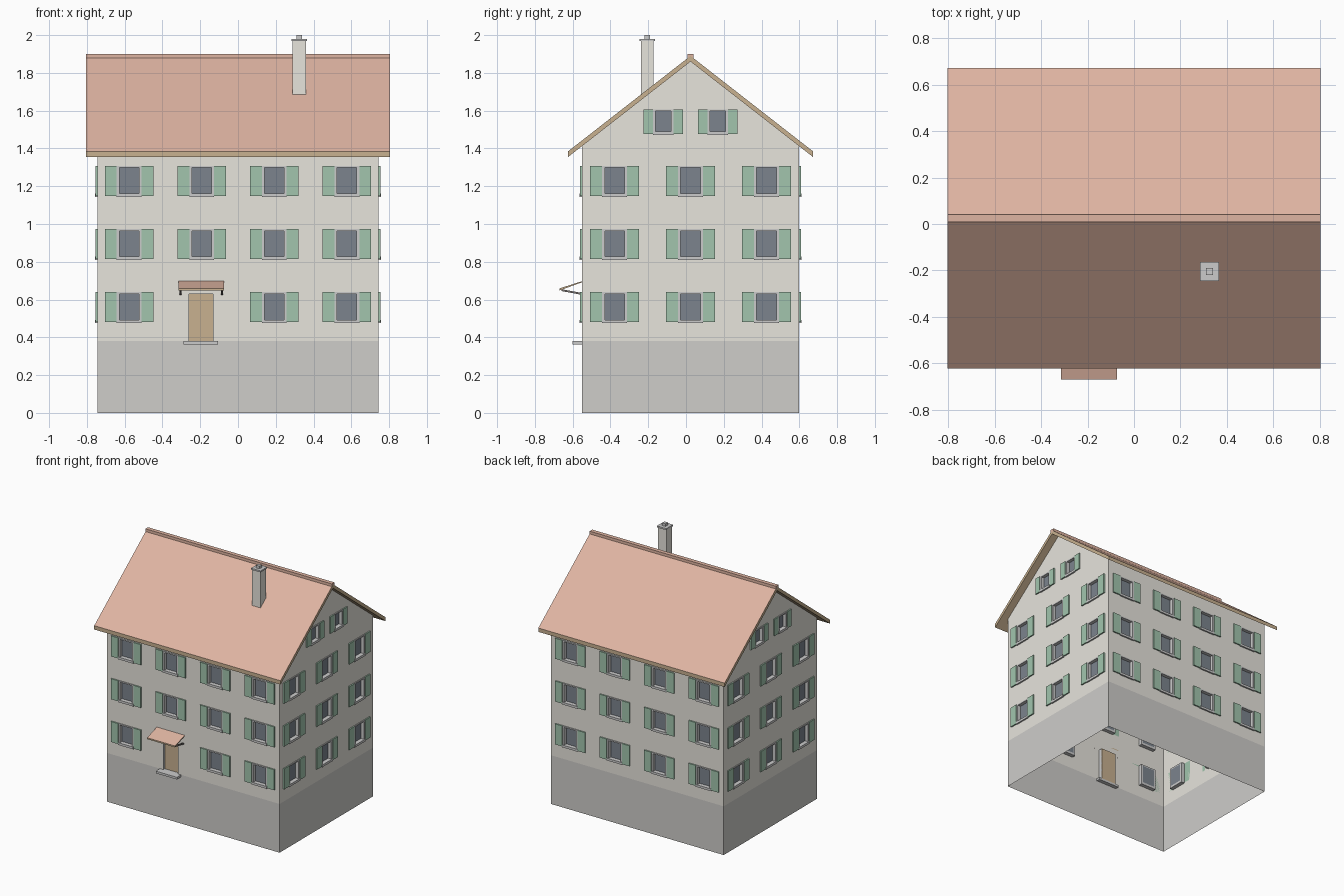
import bpy, bmesh, math
from mathutils import Matrix, Vector

if "Cube" in bpy.data.objects:
    bpy.data.objects.remove(bpy.data.objects["Cube"])

CY = 0.024                                   # centre line of the house in y
HX, HY = 0.745, 0.575                        # half sizes of the walls
EAVE_Y, EAVE_Z, RIDGE_Z, HALF_ROOF = 0.648, 1.385, 1.89, 0.804
SLOPE = (RIDGE_Z - EAVE_Z) / EAVE_Y
THICK = 0.03


def material(name, *rgb):
    m = bpy.data.materials.new(name)
    m.diffuse_color = (*rgb, 1)
    m.use_nodes = True
    m.node_tree.nodes["Principled BSDF"].inputs["Base Color"].default_value = m.diffuse_color
    return m


PLASTER = material("plaster", 0.80, 0.78, 0.72)
STONE = material("stone", 0.62, 0.61, 0.59)
GREEN = material("shutter_green", 0.36, 0.56, 0.42)
GLASS = material("glass", 0.20, 0.23, 0.27)
FRAME = material("frame_grey", 0.68, 0.67, 0.66)
TILE = material("roof_tile", 0.74, 0.46, 0.36)
WOOD = material("wood", 0.58, 0.44, 0.28)
DARK = material("dark_metal", 0.20, 0.18, 0.17)


def finish(name, bm, *mats):
    me = bpy.data.meshes.new(name)
    bm.to_mesh(me)
    bm.free()
    for m in mats:
        me.materials.append(m)
    ob = bpy.data.objects.new(name, me)
    bpy.context.collection.objects.link(ob)
    return ob


def add_box(bm, x, y, z):
    """Box from three (low, high) ranges."""
    size = [max(r) - min(r) for r in (x, y, z)]
    mid = Vector([sum(r) / 2 for r in (x, y, z)])
    bmesh.ops.create_cube(bm, size=1, matrix=Matrix.Translation(mid) @ Matrix.Diagonal((*size, 1)))


def box(name, mat, x, y, z):
    bm = bmesh.new()
    add_box(bm, x, y, z)
    return finish(name, bm, mat)


def prism(name, profile, x0, x1, *mats):
    """Profile of (y, z) points extruded along x."""
    bm = bmesh.new()
    f = bm.faces.new([bm.verts.new((x0, y, z)) for y, z in profile])
    new = bmesh.ops.extrude_face_region(bm, geom=[f])["geom"]
    bmesh.ops.translate(bm, vec=(x1 - x0, 0, 0), verts=[v for v in new if isinstance(v, bmesh.types.BMVert)])
    bmesh.ops.recalc_face_normals(bm, faces=bm.faces)
    return finish(name, bm, *mats)


def wall_panel(bm, half, d, openings, top):
    """Flat wall with rectangular holes, built from the grid of hole edges."""
    us = sorted({-half, half, *(u for o in openings for u in o[:2])})
    zs = sorted({0.38, top, *(z for o in openings for z in o[2:])})
    for u0, u1 in zip(us, us[1:]):
        for z0, z1 in zip(zs, zs[1:]):
            u, z = (u0 + u1) / 2, (z0 + z1) / 2
            if not any(o[0] < u < o[1] and o[2] < z < o[3] for o in openings):
                bm.faces.new([bm.verts.new(p) for p in ((u0, -d, z0), (u1, -d, z0), (u1, -d, z1), (u0, -d, z1))])
    bmesh.ops.remove_doubles(bm, verts=bm.verts, dist=1e-5)


def facade(side, angle, half, d, windows, gable, door=None):
    """One side of the house: wall, frames, glass and shutters."""
    place = Matrix.Translation((0, CY, 0)) @ Matrix.Rotation(angle, 4, 'Z')
    wall, frames, glass, shutters = (bmesh.new() for _ in range(4))
    holes = []
    deep = -d + 0.03
    for u, z0, z1, w, sw in windows:
        h, t = w / 2, 0.014
        holes.append((u - h + 0.006, u + h - 0.006, z0 + 0.006, z1 - 0.004))
        for s in (-1, 1):
            add_box(frames, (u + s * h, u + s * (h - t)), (deep, -d - 0.006), (z0 + 0.018, z1 - 0.01))
            add_box(shutters, (u + s * h, u + s * (h + sw)), (-d, -d - 0.01), (z0 + 0.005, z1))
        add_box(frames, (u - h, u + h), (deep, -d - 0.006), (z1 - 0.01, z1))
        add_box(frames, (u - h, u + h), (deep, -d - 0.012), (z0, z0 + 0.018))
        add_box(glass, (u - h + t, u + h - t), (deep, deep - 0.01), (z0 + 0.018, z1 - 0.01))
    if door:
        holes.append(door)
    under = RIDGE_Z - THICK
    wall_panel(wall, half, d, holes, under if gable else under - HY * SLOPE)
    if gable:                                # trim to the roof slopes
        for s in (-1, 1):
            bmesh.ops.bisect_plane(wall, geom=wall.verts[:] + wall.edges[:] + wall.faces[:],
                                   plane_co=(0, -d, under), plane_no=(s * SLOPE, 0, 1), clear_outer=True)
    for name, bm, mat in (("wall", wall, PLASTER), ("window_frames", frames, FRAME),
                          ("window_glass", glass, GLASS), ("shutters", shutters, GREEN)):
        finish(f"{side}_{name}", bm, mat).matrix_world = place


# windows: (centre, bottom, top, width, shutter width)
ROWS = [0.475, 0.809, 1.143]
COLS = [-0.576, -0.192, 0.192, 0.576]
DOOR = (-0.262, -0.13, 0.38, 0.632)
long_side = [(u, z, z + 0.165, 0.132, 0.063) for z in ROWS for u in COLS]
short_side = [(u, z, z + 0.165, 0.132, 0.063) for z in ROWS for u in (-0.402, 0, 0.402)]
short_side += [(u, 1.472, 1.607, 0.11, 0.05) for u in (-0.144, 0.144)]

facade("front", 0, HX, HY, [w for i, w in enumerate(long_side) if i != 1], False, DOOR)
facade("back", math.pi, HX, HY, long_side, False)
facade("right", math.pi / 2, HY, HX, short_side, True)
facade("left", -math.pi / 2, HY, HX, short_side, True)

# stone base, open at top and bottom
bm = bmesh.new()
add_box(bm, (-HX, HX), (CY - HY, CY + HY), (0, 0.38))
bmesh.ops.delete(bm, geom=[f for f in bm.faces if abs(f.normal.z) > 0.5], context='FACES')
finish("base", bm, STONE)

# roof: wooden slab with tiled upper faces
upper = [(-EAVE_Y, EAVE_Z), (0, RIDGE_Z), (EAVE_Y, EAVE_Z)]
profile = [(y + CY, z) for y, z in upper] + [(y + CY, z - THICK) for y, z in reversed(upper)]
roof = prism("roof", profile, -HALF_ROOF, HALF_ROOF, WOOD, TILE)
for p in roof.data.polygons:
    p.material_index = int(p.normal.z > 0.5)
box("ridge_cap", TILE, (-HALF_ROOF, HALF_ROOF), (CY - 0.016, CY + 0.016), (1.876, 1.899))

# chimney
box("chimney", PLASTER, (0.288, 0.36), (-0.237, -0.171), (1.6, 1.968))
box("chimney_cap", FRAME, (0.284, 0.366), (-0.245, -0.163), (1.968, 1.98))
box("chimney_pot", FRAME, (0.31, 0.34), (-0.22, -0.19), (1.98, 2.0))

# door, step and canopy
FY = CY - HY
box("door", WOOD, DOOR[:2], (FY + 0.018, FY + 0.03), DOOR[2:])
bm = bmesh.new()
for s, x in ((1, DOOR[0]), (-1, DOOR[1])):
    add_box(bm, (x, x + s * 0.003), (FY, FY + 0.03), (0.38, 0.632))
add_box(bm, DOOR[:2], (FY, FY + 0.03), (0.629, 0.632))
finish("door_reveal", bm, FRAME)
box("door_step", FRAME, (-0.288, -0.106), (-0.602, FY + 0.03), (0.363, 0.38))
canopy = prism("door_canopy", [(-0.67, 0.659), (FY, 0.697), (FY, 0.691), (-0.67, 0.648)],
               -0.315, -0.074, WOOD, TILE)
for p in canopy.data.polygons:
    p.material_index = int(p.normal.z > 0.5)
for side, x in (("left", -0.304), ("right", -0.085)):
    prism(f"canopy_bracket_{side}", [(-0.66, 0.655), (FY, 0.635), (FY, 0.625), (-0.66, 0.645)],
          x - 0.005, x + 0.005, DARK)
